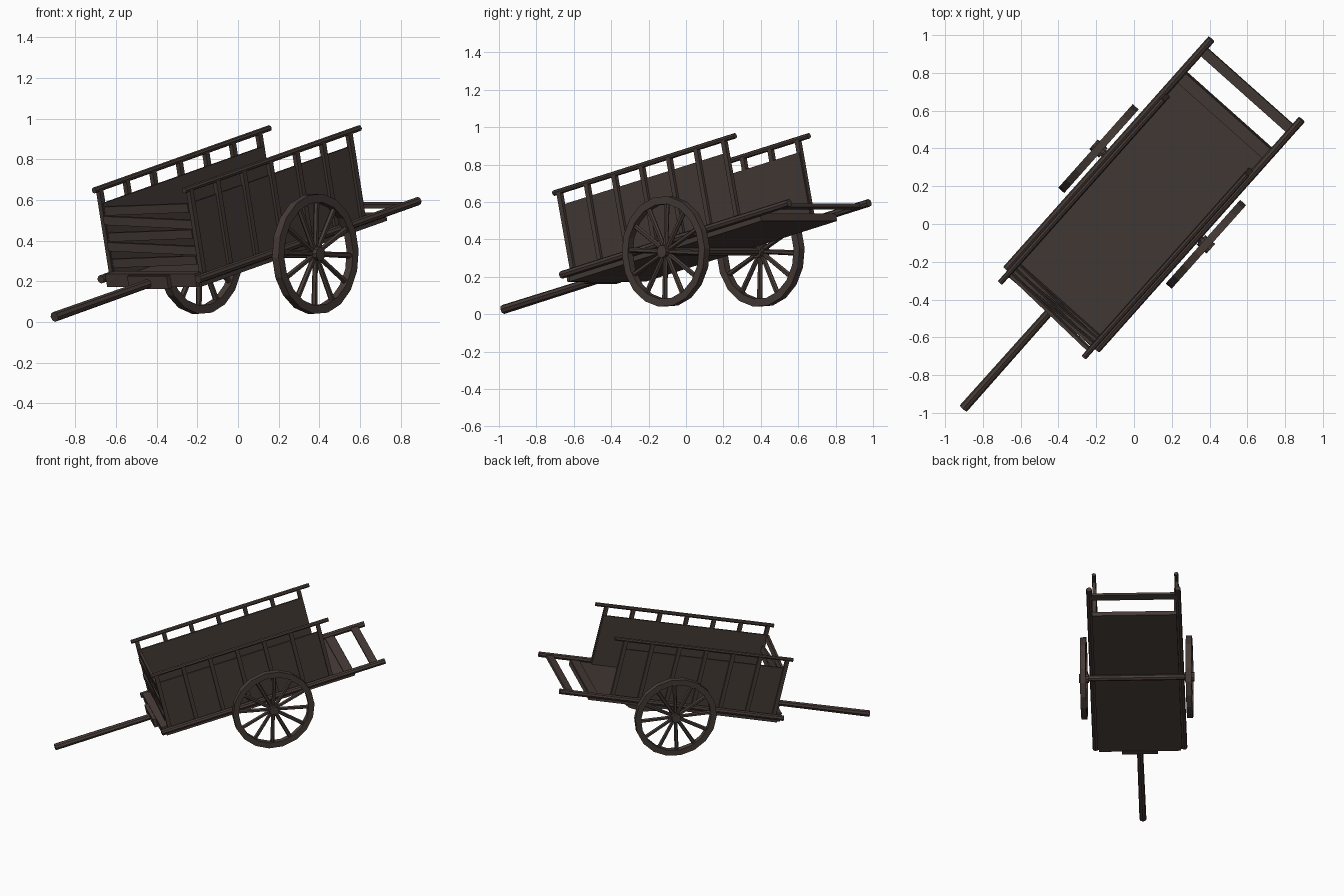
import bpy, bmesh, math
from mathutils import Matrix, Vector

if "Cube" in bpy.data.objects:
    bpy.data.objects.remove(bpy.data.objects["Cube"])

wood = bpy.data.materials.new("dark_brown_wood")
wood.diffuse_color = (0.062, 0.044, 0.038, 1)
wood.use_nodes = True
wood.node_tree.nodes["Principled BSDF"].inputs["Base Color"].default_value = wood.diffuse_color

# Cart frame: x along the bed (towards the handles), y left, z up from the bed
CART = (Matrix.Translation((-0.0187, 0.0166, 0.358))
        @ Matrix.Rotation(math.radians(48.3), 4, 'Z')
        @ Matrix.Rotation(math.radians(-13.3), 4, 'Y'))


def finish(name, bm):
    bmesh.ops.recalc_face_normals(bm, faces=bm.faces)
    me = bpy.data.meshes.new(name)
    bm.to_mesh(me)
    bm.free()
    me.materials.append(wood)
    ob = bpy.data.objects.new(name, me)
    bpy.context.collection.objects.link(ob)
    ob.matrix_world = CART
    return ob


def add_box(bm, lo, hi, rot=None):
    lo, hi = Vector(lo), Vector(hi)
    m = Matrix.Translation((lo + hi) / 2) @ (rot or Matrix()) @ Matrix.Diagonal((*(hi - lo), 1))
    bmesh.ops.create_cube(bm, size=1, matrix=m)


def box(name, lo, hi):
    bm = bmesh.new()
    add_box(bm, lo, hi)
    return finish(name, bm)


def add_rod(bm, p, q, r1, r2=None, sides=8):
    p, q = Vector(p), Vector(q)
    d = q - p
    m = Matrix.Translation((p + q) / 2) @ d.to_track_quat('Z', 'Y').to_matrix().to_4x4()
    bmesh.ops.create_cone(bm, cap_ends=True, segments=sides, radius1=r1,
                          radius2=r2 or r1, depth=d.length, matrix=m)


def rod(name, p, q, r1, r2=None):
    bm = bmesh.new()
    add_rod(bm, p, q, r1, r2)
    return finish(name, bm)


# Bed, front cross board, back beam and pole block
box("bed_floor", (-0.61, -0.305, -0.045), (0.80, 0.305, -0.012))
box("front_cross_board", (0.73, -0.30, -0.02), (0.797, 0.30, -0.004))
box("back_beam", (-0.635, -0.295, -0.04), (-0.575, 0.295, 0.025))
box("pole_block", (-0.66, -0.13, -0.045), (-0.63, 0.13, 0.02))

# Rear pole, handle board and axle
rod("rear_pole", (-1.37, 0, -0.018), (-0.60, 0, -0.018), 0.025, 0.022)
box("handle_board", (0.925, -0.31, -0.012), (0.98, 0.31, 0.008))
rod("axle", (0.163, -0.38, -0.062), (0.163, 0.38, -0.062), 0.022)

# Side walls: lower rail, top rail, panel and posts
for side, label in ((1, "left"), (-1, "right")):
    rod(label + "_lower_rail", (-0.645, side * 0.32, 0), (1.03, side * 0.32, 0), 0.021)
    rod(label + "_top_rail", (-0.618, side * 0.297, 0.443), (0.715, side * 0.297, 0.443), 0.015)
    ys = sorted((side * 0.280, side * 0.293))
    box(label + "_wall_panel", (-0.585, ys[0], -0.02), (0.64, ys[1], 0.37))
    bm = bmesh.new()
    for i in range(7):
        x = -0.577 + i * 0.2015
        add_box(bm, (x - 0.014, side * 0.297 - 0.012, -0.01),
                (x + 0.014, side * 0.297 + 0.012, 0.44))
    finish(label + "_wall_posts", bm)

# Slatted tailgate, boards slightly uneven
bm = bmesh.new()
for i in range(5):
    z = 0.075 + i * 0.066
    tilt = Matrix.Rotation(math.radians(2.5 if i % 2 else -2), 4, 'X')
    yaw = Matrix.Rotation(math.radians(1.5 if i % 2 else -1.5), 4, 'Z')
    add_box(bm, (-0.59, -0.285, z - 0.022), (-0.572, 0.285, z + 0.022), tilt @ yaw)
finish("tailgate_slats", bm)

# Wheels: faceted rim, twelve spokes and hub, standing upright in the world
R_OUT, R_IN, HALF, SEG = 0.297, 0.255, 0.021, 18
for side, label in ((1, "left"), (-1, "right")):
    bm = bmesh.new()
    rings = []
    for i in range(SEG):
        a = 2 * math.pi * (i + 0.5) / SEG
        rings.append([bm.verts.new((r * math.cos(a), y, r * math.sin(a)))
                      for r, y in ((R_OUT, -HALF), (R_OUT, HALF), (R_IN, HALF), (R_IN, -HALF))])
    for i in range(SEG):
        p, q = rings[i], rings[(i + 1) % SEG]
        for k in range(4):
            bm.faces.new((p[k], p[(k + 1) % 4], q[(k + 1) % 4], q[k]))
    for i in range(12):
        a = 2 * math.pi * (i + 0.5) / 12
        d = Vector((math.cos(a), 0, math.sin(a)))
        add_rod(bm, d * 0.015, d * 0.262, 0.013, 0.015, 6)
    add_rod(bm, (0, -0.035, 0), (0, 0.035, 0), 0.034, None, 10)
    # place at the axle end
    bm.transform(Matrix.Translation((0.163, side * 0.381, -0.062)))
    finish(label + "_wheel", bm)
